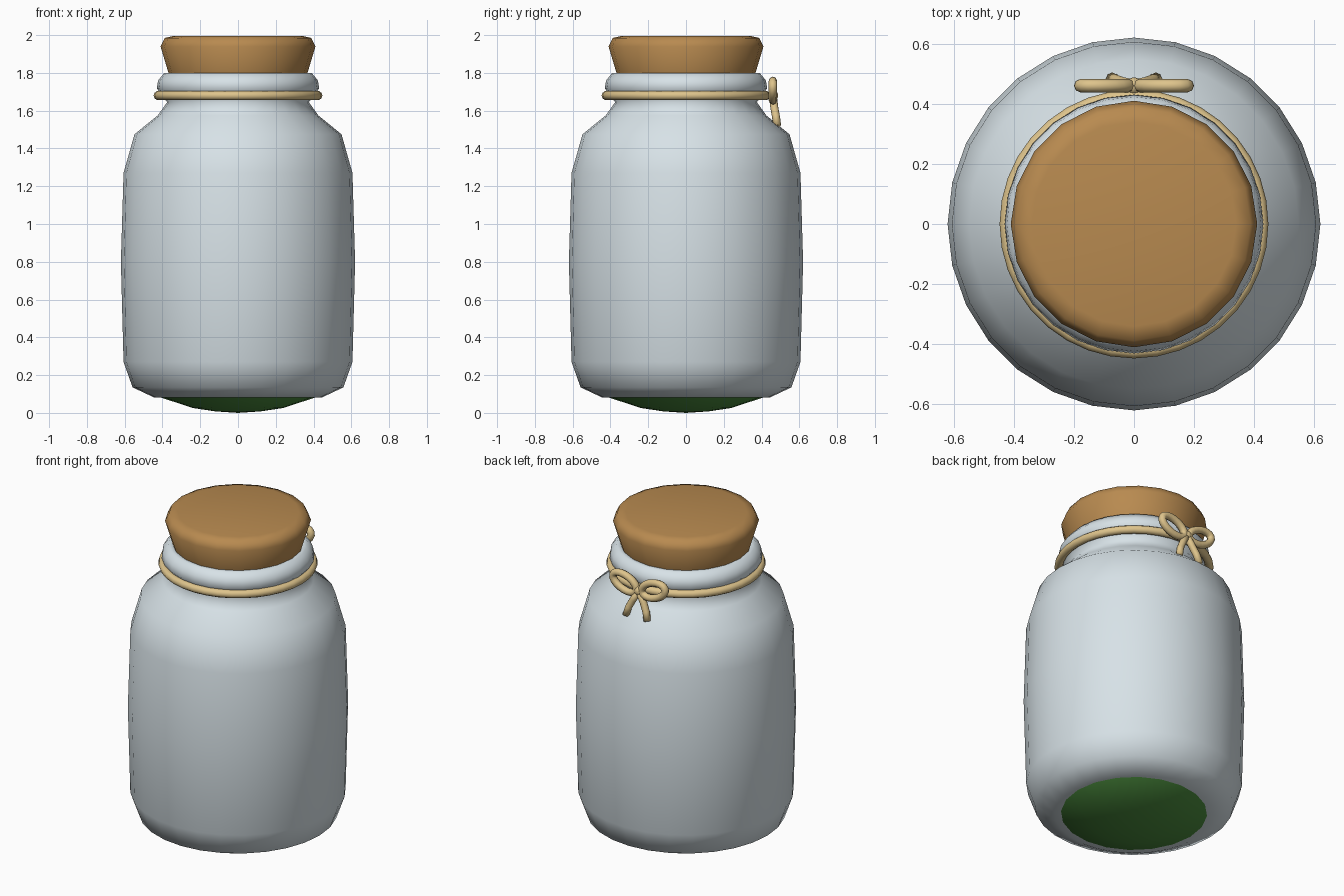
import bpy, bmesh, math
from mathutils import Vector

if "Cube" in bpy.data.objects:
    bpy.data.objects.remove(bpy.data.objects["Cube"])


def material(name, rgb):
    m = bpy.data.materials.new(name)
    m.diffuse_color = (*rgb, 1)
    m.use_nodes = True
    m.node_tree.nodes["Principled BSDF"].inputs["Base Color"].default_value = m.diffuse_color
    return m


GLASS = material("pale_glass", (0.69, 0.77, 0.81))
CORK = material("cork_brown", (0.48, 0.255, 0.08))
TWINE = material("twine_tan", (0.73, 0.55, 0.26))
GREEN = material("dark_green", (0.07, 0.26, 0.047))


def finish(name, bm, mat):
    bmesh.ops.recalc_face_normals(bm, faces=bm.faces)
    for f in bm.faces:
        f.smooth = True
    me = bpy.data.meshes.new(name)
    bm.to_mesh(me)
    bm.free()
    me.materials.append(mat)
    ob = bpy.data.objects.new(name, me)
    bpy.context.collection.objects.link(ob)
    return ob


def lathe(name, profile, sides, mat, cap_top=False):
    """Spin a list of (radius, height) points around the z axis."""
    bm = bmesh.new()
    vs = [bm.verts.new((r, 0, z)) for r, z in profile]
    es = [bm.edges.new(p) for p in zip(vs, vs[1:])]
    bmesh.ops.spin(bm, geom=vs + es, cent=(0, 0, 0), axis=(0, 0, 1),
                   angle=math.tau, steps=sides, use_merge=True)
    bmesh.ops.remove_doubles(bm, verts=bm.verts, dist=1e-4)
    if cap_top:
        bmesh.ops.holes_fill(bm, edges=[e for e in bm.edges if e.is_boundary], sides=0)
    return finish(name, bm, mat)


def tube(name, points, radius, mat, closed=False, sides=10):
    """Sweep a round cord along a path; open cords are capped."""
    pts = [Vector(p) for p in points]
    n = len(pts)
    normal = Vector((0, 1, 0))
    if closed:
        normal = (pts[n // 4] - pts[0]).cross(pts[n // 2] - pts[0]).normalized()
    bm = bmesh.new()
    rings = []
    for i, p in enumerate(pts):
        a = pts[i - 1] if (closed or i > 0) else p
        b = pts[(i + 1) % n] if (closed or i < n - 1) else p
        t = (b - a).normalized()
        u = t.cross(normal).normalized()
        v = t.cross(u)
        rings.append([bm.verts.new(p + radius * (math.cos(k) * u + math.sin(k) * v))
                      for k in (math.tau * j / sides for j in range(sides))])
    for i in range(n if closed else n - 1):
        r, s = rings[i], rings[(i + 1) % n]
        for j in range(sides):
            k = (j + 1) % sides
            bm.faces.new((r[j], r[k], s[k], s[j]))
    if not closed:
        bm.faces.new(rings[0])
        bm.faces.new(rings[-1])
    return finish(name, bm, mat)


# Glass jar: base, outer wall, rounded lip, then the inner wall and floor
lathe("jar", [(0, 0.088), (0.36, 0.084), (0.445, 0.082), (0.558, 0.135), (0.606, 0.27),
              (0.62, 0.8), (0.606, 1.27), (0.548, 1.475), (0.425, 1.575),
              (0.375, 1.645), (0.405, 1.685), (0.43, 1.718), (0.423, 1.76),
              (0.39, 1.80), (0.35, 1.80), (0.35, 1.645), (0.51, 1.46),
              (0.575, 1.26), (0.59, 0.8), (0.575, 0.28), (0.53, 0.16),
              (0, 0.14)], 28, GLASS)

# Green filling, bulging out below the glass
lathe("filling", [(0, 0.0), (0.12, 0.008), (0.24, 0.026), (0.41, 0.082), (0.51, 0.165),
                  (0.55, 0.3), (0.56, 0.8), (0, 0.82)], 20, GREEN)

# Cork stopper with one broad, softly shaded top face
lathe("cork", [(0, 1.66), (0.34, 1.66), (0.368, 1.80), (0.41, 1.94),
               (0.388, 1.985), (0.34, 1.996)], 20, CORK, cap_top=True)

# Twine around the neck
tube("neck_twine", [(0.423 * math.cos(a), 0.423 * math.sin(a), 1.68)
                    for a in (math.tau * i / 36 for i in range(36))],
     0.024, TWINE, closed=True)

# Bow on the back: two raised loops, two hanging tails, one knot
tilt = math.radians(20)
for side, label in ((-1, "left"), (1, "right")):
    loop = []
    for i in range(18):
        a = math.tau * i / 18
        p, q = 0.085 * math.cos(a), 0.046 * math.sin(a)
        loop.append((side * (0.098 + p * math.cos(tilt) - q * math.sin(tilt)), 0.46,
                     1.706 + p * math.sin(tilt) + q * math.cos(tilt)))
    tube(label + "_bow_loop", loop, 0.022, TWINE, closed=True, sides=8)
    tube(label + "_bow_tail", [(0, 0.46, 1.68), (side * 0.035, 0.467, 1.62),
                               (side * 0.06, 0.476, 1.57), (side * 0.073, 0.483, 1.52)],
         0.021, TWINE, sides=8)

bm = bmesh.new()
bmesh.ops.create_uvsphere(bm, u_segments=12, v_segments=8, radius=0.03)
bmesh.ops.translate(bm, verts=bm.verts, vec=(0, 0.458, 1.68))
finish("bow_knot", bm, TWINE)
